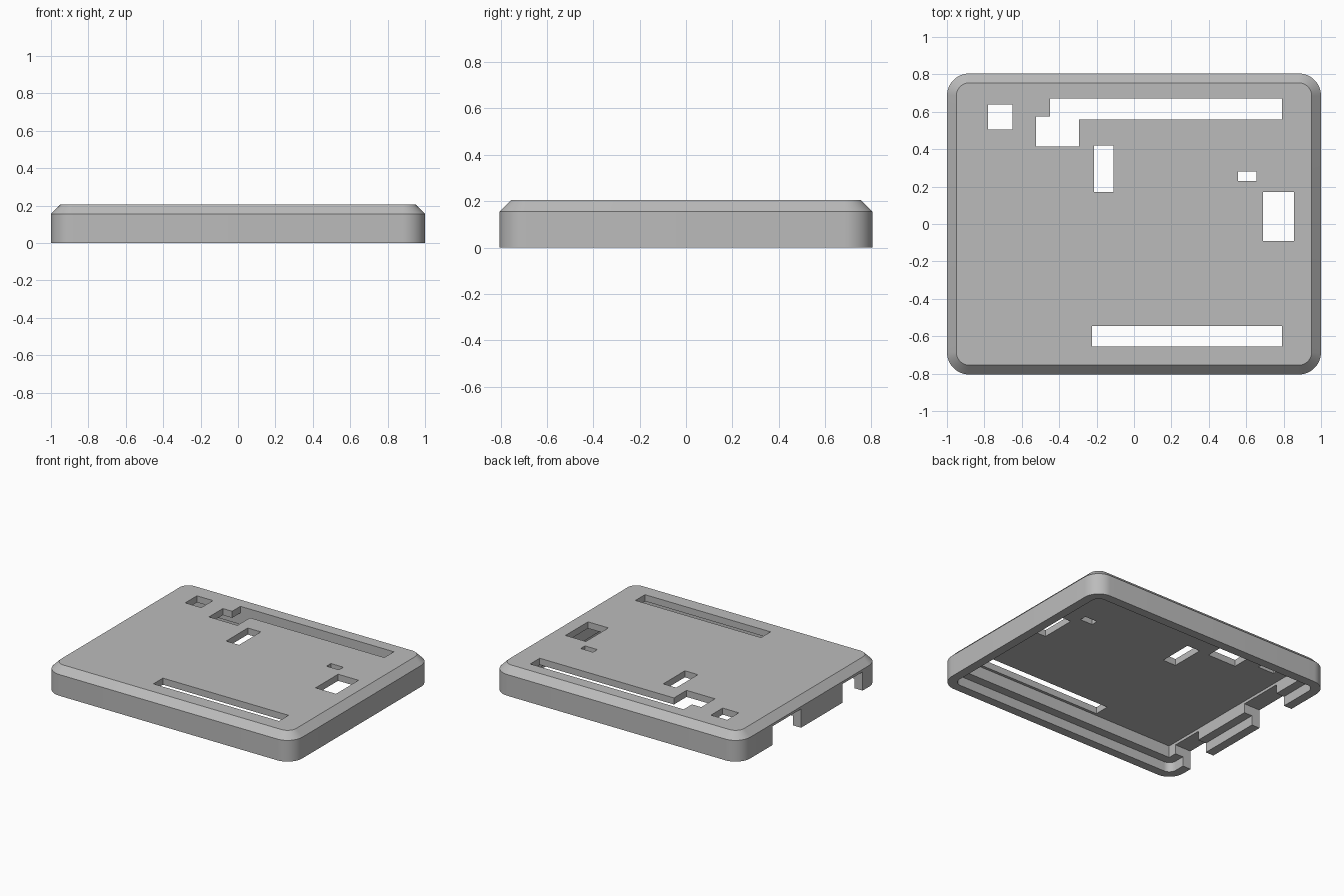
import bpy
import bmesh
import math

cube = bpy.data.objects.get("Cube")
if cube:
    bpy.data.objects.remove(cube, do_unlink=True)

mat = bpy.data.materials.new("plain_grey")
mat.use_nodes = True
GREY = (0.5, 0.5, 0.5, 1)
mat.diffuse_color = GREY
mat.node_tree.nodes["Principled BSDF"].inputs["Base Color"].default_value = GREY


def rounded_outline(hx, hy, r, steps=12):
    """Counter-clockwise outline of a rounded rectangle."""
    points = []
    for i, (sx, sy) in enumerate([(1, 1), (-1, 1), (-1, -1), (1, -1)]):
        for k in range(steps + 1):
            a = (i + k / steps) * math.pi / 2
            points.append((sx * (hx - r) + r * math.cos(a),
                           sy * (hy - r) + r * math.sin(a)))
    return points


def rounded_solid(name, layers):
    """Closed solid from stacked layers of (half x, half y, radius, z)."""
    bm = bmesh.new()
    rings = [[bm.verts.new((x, y, z)) for x, y in rounded_outline(hx, hy, r)]
             for hx, hy, r, z in layers]
    bm.faces.new(rings[0][::-1])
    bm.faces.new(rings[-1])
    for low, high in zip(rings, rings[1:]):
        for i in range(len(low)):
            j = (i + 1) % len(low)
            bm.faces.new((low[i], low[j], high[j], high[i]))
    mesh = bpy.data.meshes.new(name)
    bm.to_mesh(mesh)
    bm.free()
    obj = bpy.data.objects.new(name, mesh)
    bpy.context.collection.objects.link(obj)
    return obj


def box(name, x0, x1, y0, y1, z0, z1):
    bpy.ops.mesh.primitive_cube_add(
        size=1, location=((x0 + x1) / 2, (y0 + y1) / 2, (z0 + z1) / 2))
    obj = bpy.context.object
    obj.name = name
    obj.scale = (x1 - x0, y1 - y0, z1 - z0)
    bpy.ops.object.transform_apply(location=True, rotation=False, scale=True)
    return obj


# Outer lid with a chamfered top edge
HX, HY, HEIGHT, CHAMFER = 1.0, 0.805, 0.205, 0.05
lid = rounded_solid("case_lid", [
    (HX, HY, 0.12, 0),
    (HX, HY, 0.12, HEIGHT - CHAMFER),
    (HX - CHAMFER, HY - CHAMFER, 0.07, HEIGHT)])
lid.data.materials.append(mat)

# Rebate inside the lower rim, then the deeper inner cavity
cutters = [
    rounded_solid("rim_rebate", [(0.935, 0.74, 0.055, -0.1),
                                 (0.935, 0.74, 0.055, 0.07)]),
    box("inner_cavity", -0.87, 0.87, -0.675, 0.675, -0.1, 0.157),
]

# Openings through the top plate
top_openings = {
    "rear_slot": (-0.45, 0.79, 0.56, 0.67),
    "rear_slot_end": (-0.525, -0.295, 0.415, 0.575),
    "button_hole": (-0.78, -0.65, 0.505, 0.64),
    "small_slot": (-0.215, -0.11, 0.17, 0.42),
    "light_hole": (0.555, 0.655, 0.23, 0.28),
    "side_hole": (0.69, 0.855, -0.09, 0.17),
    "front_slot": (-0.225, 0.79, -0.655, -0.545),
}
for name, bounds in top_openings.items():
    cutters.append(box(name, *bounds, 0.1, 0.3))

# Connector gaps in one side wall
for name, y0, y1 in [("wide_gap", 0.10, 0.43), ("narrow_gap", -0.61, -0.375)]:
    cutters.append(box(name, -1.1, -0.8, y0, y1, -0.1, 0.137))

# Cut every opening and discard the cutters
bpy.ops.object.select_all(action='DESELECT')
bpy.context.view_layer.objects.active = lid
lid.select_set(True)
for cutter in cutters:
    cutter.hide_render = True
    mod = lid.modifiers.new(cutter.name, 'BOOLEAN')
    mod.operation = 'DIFFERENCE'
    mod.solver = 'EXACT'
    mod.object = cutter
    bpy.ops.object.modifier_apply(modifier=mod.name)
    bpy.data.objects.remove(cutter, do_unlink=True)

bpy.ops.object.shade_smooth_by_angle(angle=math.radians(30))
